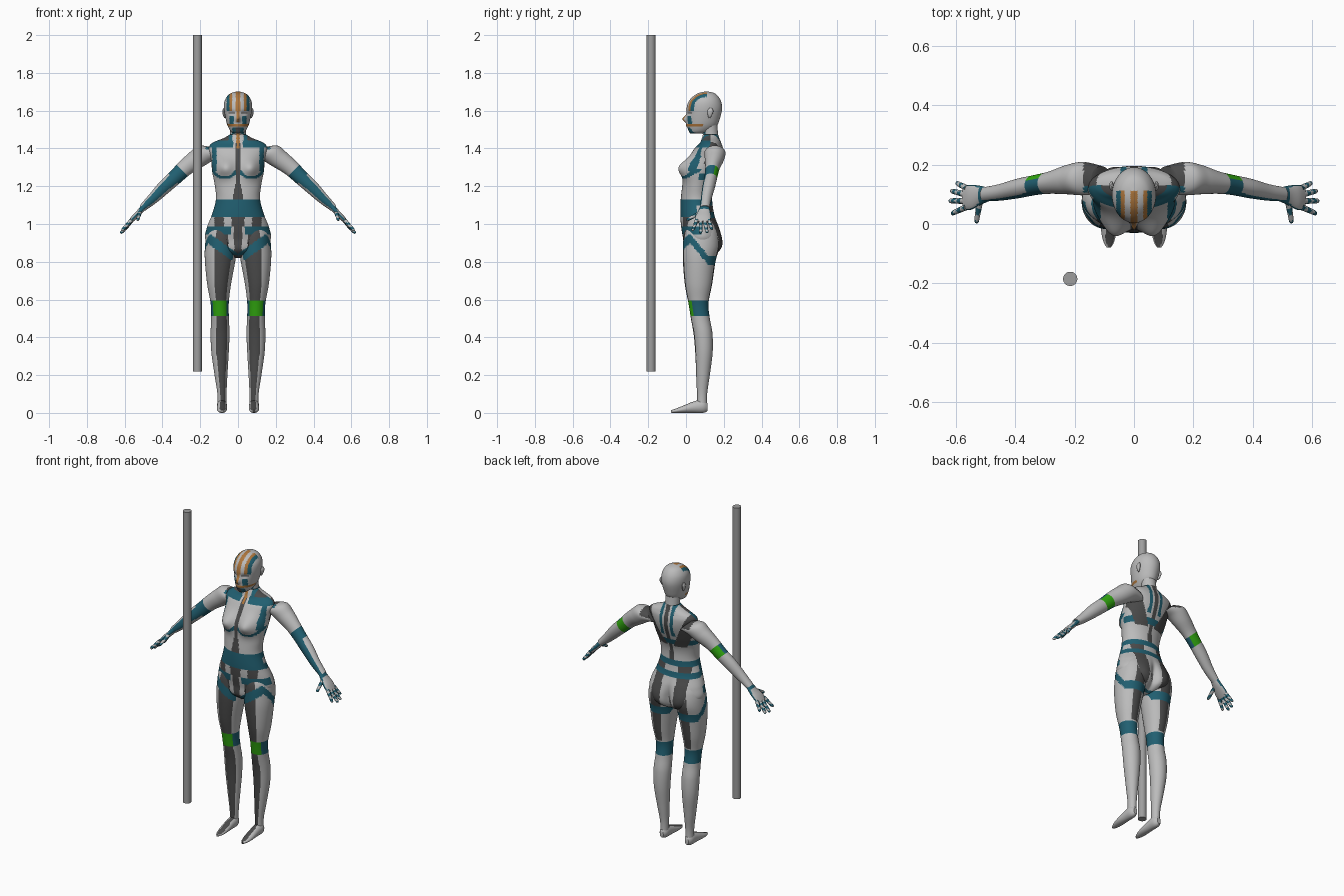
import bpy, bmesh, math
from mathutils import Vector

if "Cube" in bpy.data.objects:
    bpy.data.objects.remove(bpy.data.objects["Cube"])

COLORS = [("light_grey", (0.50, 0.50, 0.50)), ("dark_grey", (0.07, 0.07, 0.07)),
          ("teal", (0.015, 0.115, 0.165)), ("orange", (0.42, 0.18, 0.045)),
          ("green", (0.03, 0.38, 0.005)), ("pole_grey", (0.34, 0.34, 0.34))]
LIGHT, DARK, TEAL, ORANGE, GREEN, POLE = range(6)
MATS = []
for n, c in COLORS:
    m = bpy.data.materials.new(n)
    m.diffuse_color = (*c, 1)
    m.use_nodes = True
    m.node_tree.nodes["Principled BSDF"].inputs["Base Color"].default_value = m.diffuse_color
    MATS.append(m)


def spline(rows, steps):
    """Catmull-Rom through rows of numbers."""
    out = []
    for i in range(len(rows) - 1):
        p0, p1, p2 = rows[max(i - 1, 0)], rows[i], rows[i + 1]
        p3 = rows[min(i + 2, len(rows) - 1)]
        for k in range(steps):
            t = k / steps
            out.append([0.5 * (2 * b + (c - a) * t + (2 * a - 5 * b + 4 * c - d) * t * t
                               + (3 * b - a - 3 * c + d) * t ** 3)
                        for a, b, c, d in zip(p0, p1, p2, p3)])
    return out + [list(rows[-1])]


def loft(name, rows, u=(1, 0, 0), v=(0, 1, 0), sides=64, steps=10, paint=None, deform=None, s=1):
    """Elliptical rings (x, y, z, a, b) skinned together; s=-1 mirrors in x."""
    u, v = Vector(u).normalized(), Vector(v).normalized()
    bm = bmesh.new()
    rings = []
    for x, y, z, a, b in spline(rows, steps):
        ring = []
        for k in range(sides):
            w = 2 * math.pi * k / sides
            p = Vector((x, y, z)) + u * max(a, .002) * math.cos(w) + v * max(b, .002) * math.sin(w)
            if deform:
                p = deform(p)
            ring.append(bm.verts.new((p.x * s, p.y, p.z)))
        rings.append(ring)
    for r, q in zip(rings, rings[1:]):
        for k in range(sides):
            j = (k + 1) % sides
            bm.faces.new((r[k], r[j], q[j], q[k]))
    bm.faces.new(rings[0])
    bm.faces.new(rings[-1])
    bmesh.ops.recalc_face_normals(bm, faces=bm.faces[:])
    bm.normal_update()
    for f in bm.faces:
        f.smooth = True
        if paint:
            c, n = f.calc_center_median(), f.normal.copy()
            c.x *= s
            n.x *= s
            f.material_index = paint(c, n)
    me = bpy.data.meshes.new(name)
    bm.to_mesh(me)
    bm.free()
    for m in MATS:
        me.materials.append(m)
    me.set_sharp_from_angle(angle=math.radians(50))
    ob = bpy.data.objects.new(name, me)
    bpy.context.collection.objects.link(ob)
    return ob


def bump(p, x, z, sx, sz):
    return math.exp(-((abs(p.x) - x) / sx) ** 2 - ((p.z - z) / sz) ** 2)


# ---- colour rules ----
def hip_band(c):
    """Strap from the groin, over the hip, to under the buttock."""
    x = abs(c.x)
    if c.y < .02:
        return abs(c.z - (.835 + .7 * (x - .03))) < .03
    return abs(c.z - max(.805, .95 - 1.2 * c.y)) < .024


def paint_torso(c, n):
    x, z = abs(c.x), c.z
    if n.y < 0:
        if z > 1.40 and x < .009:
            return ORANGE
        if z > 1.44:
            return DARK if x > .05 else TEAL if x > .03 else LIGHT
        if z > 1.405 and x > .025:
            return TEAL
        if 1.13 < z and x < .012 + max(0, 1.22 - z) * .18:
            return DARK
        if 1.28 < z and abs(x - .125) < .012 and n.y < -.3:
            return TEAL
        if z < 1.29 and abs(math.hypot(x - .07, z - 1.315) - .07) < .008:
            return TEAL
        if 1.035 < z < 1.13:
            return TEAL
        if .985 < z <= 1.035:
            return LIGHT if .035 < x < .075 or x > .125 else DARK
        if .945 < z <= .985 and x > .035 or z < .945 and hip_band(c):
            return TEAL
        return DARK if z < .985 and (x < .02 or .05 < x < .11) else LIGHT
    if z > 1.22 and abs(x - (.045 + .5 * (z - 1.2))) < .036:
        return DARK
    if z > 1.29 and abs(x - .035) < .01:
        return TEAL
    if 1.235 < z < 1.265 or 1.095 < z < 1.13 or 1.03 < z < 1.06:
        return TEAL
    if z > 1.13 and x < .013:
        return DARK
    if z < .945 and hip_band(c):
        return TEAL
    return DARK if z < 1.1 and .045 < x < .11 else LIGHT


def paint_leg(c, n):
    if .51 < c.z < .592:
        return GREEN if n.y < 0 and abs(n.x) < .8 else TEAL
    if c.z > .74 and hip_band(c):
        return TEAL
    if n.y < 0:
        return DARK if -.75 < n.x < .42 else LIGHT
    return DARK if c.z > .6 and abs(n.x) < .42 else LIGHT


def paint_foot(c, n):
    return DARK if n.z > 0 and -.6 < n.x < .3 and c.y < .07 else LIGHT


def paint_arm(c, n):
    d = c.x - c.z
    if -.99 < d < -.90:
        return GREEN if n.y > .55 else TEAL
    if d >= -.90:
        return TEAL if n.y < -.78 else LIGHT
    if c.x < .17 and n.z > .2:
        return DARK if c.y > .13 else TEAL if c.z > 1.395 else LIGHT
    return LIGHT


def paint_palm(c, n):
    return TEAL if abs(n.y) > .6 or c.z > 1.08 else LIGHT


def paint_finger(c, n):
    return TEAL if int(c.z / .012) % 2 else LIGHT


def paint_head(c, n):
    x, y, z = abs(c.x), c.y, c.z
    if z > 1.6:
        if y > .112:
            return LIGHT
        return ORANGE if x < .012 or .031 < x < .045 else TEAL if .045 <= x < .06 else LIGHT
    if n.y > -.1 and y > .09:
        return LIGHT
    if 1.582 < z < 1.592 and .014 < x < .05:
        return DARK
    if 1.515 < z < 1.527 and y < .09 or z > 1.54 and x < .007:
        return ORANGE
    if 1.53 < z < 1.575 and .022 < x < .045:
        return TEAL
    if z < 1.51:
        return DARK if x < .012 else TEAL if x < .03 and y < .05 else LIGHT
    return LIGHT


def paint_neck(c, n):
    x = abs(c.x)
    if n.y < 0 and x < .009:
        return ORANGE
    if 1.455 < c.z < 1.475:
        return DARK
    return TEAL if n.y < 0 and .02 < x < .032 else LIGHT


# ---- shape bumps ----
def shape_torso(p):
    side = p.y - .08
    if side < 0:
        p.y -= .046 * bump(p, .07, 1.30, .05, .05)
    else:
        p.y += .022 * bump(p, .08, .89, .06, .07) - .025 * bump(p, 0, .88, .02, .08)
    return p


def shape_head(p):
    if p.y < .06:
        p.y += -.024 * bump(p, 0, 1.555, .011, .017) + .008 * bump(p, .032, 1.588, .018, .012)
        p.y -= .006 * bump(p, 0, 1.52, .02, .01)
    return p


# ---- body ----
torso = [(.82, .08, .03, .04), (.86, .082, .12, .09), (.92, .083, .172, .098), (.98, .075, .165, .1),
         (1.05, .06, .138, .09), (1.13, .055, .117, .083), (1.20, .06, .122, .08),
         (1.28, .08, .137, .09), (1.35, .105, .143, .088), (1.40, .12, .155, .075),
         (1.43, .13, .135, .056), (1.455, .13, .075, .046), (1.475, .13, .042, .04)]
loft("torso", [(0, y, z, a, b) for z, y, a, b in torso], sides=144, steps=12,
     paint=paint_torso, deform=shape_torso)
loft("neck", [(0, .13, 1.42, .05, .05), (0, .13, 1.47, .042, .041), (0, .12, 1.55, .043, .043)],
     paint=paint_neck)
head = [(1.478, .055, .02, .03), (1.49, .07, .038, .055), (1.52, .085, .055, .078),
        (1.56, .092, .066, .088), (1.61, .097, .074, .094), (1.65, .1, .071, .085),
        (1.68, .105, .054, .062), (1.695, .108, .032, .036), (1.702, .108, .003, .003)]
loft("head", [(0, y, z, a, b) for z, y, a, b in head], sides=112, steps=8,
     paint=paint_head, deform=shape_head)

# ---- paired limbs ----
leg = [(.02, .085, .085, .023, .026), (.10, .085, .085, .024, .027), (.20, .09, .09, .034, .036),
       (.32, .095, .095, .046, .046), (.42, .095, .09, .05, .05), (.50, .095, .076, .047, .05),
       (.58, .097, .066, .048, .053), (.68, .1, .066, .063, .072), (.80, .095, .07, .08, .086),
       (.88, .09, .08, .085, .096), (.95, .085, .08, .08, .09), (1.0, .08, .08, .06, .07)]
foot = [(.115, .03, .012, .02), (.09, .035, .026, .035), (.04, .03, .027, .03),
        (-.02, .018, .026, .018), (-.06, .01, .018, .01), (-.08, .008, .006, .007)]
arm = [(.11, .15, 1.375, .045, .045), (.17, .153, 1.375, .056, .056), (.22, .15, 1.342, .05, .052),
       (.28, .14, 1.297, .038, .044), (.33, .132, 1.25, .034, .04), (.39, .12, 1.195, .033, .037),
       (.45, .107, 1.135, .028, .029), (.505, .1, 1.085, .024, .02)]
palm = [(.49, .1, 1.1, .022, .017), (.52, .096, 1.065, .033, .015), (.55, .09, 1.035, .042, .014),
        (.572, .088, 1.01, .04, .01)]
fingers = {"index_finger": ((.565, .057, 1.02), (.615, .035, .965)),
           "middle_finger": ((.57, .078, 1.012), (.622, .078, .95)),
           "ring_finger": ((.57, .1, 1.012), (.617, .112, .953)),
           "little_finger": ((.562, .12, 1.02), (.598, .138, .97)),
           "thumb": ((.52, .075, 1.06), (.532, .003, 1.02))}
ear = [(.07, .124, 1.562, .003, .004), (.073, .126, 1.573, .006, .01),
       (.076, .129, 1.598, .007, .016), (.074, .13, 1.614, .003, .006)]
for s, side in ((1, "right"), (-1, "left")):
    loft(side + "_leg", [(x, y, z, a, b) for z, x, y, a, b in leg], sides=80, steps=12,
         paint=paint_leg, s=s)
    loft(side + "_foot", [(.085, y, z, a, b) for y, z, a, b in foot], v=(0, 0, 1),
         sides=32, steps=6, paint=paint_foot, s=s)
    loft(side + "_arm", arm, u=(0, 1, 0), v=(.7, 0, .7), paint=paint_arm, s=s)
    loft(side + "_palm", palm, u=(0, 1, 0), v=(.75, 0, .65), sides=32, steps=6, paint=paint_palm, s=s)
    for name, (p, q) in fingers.items():
        p, q = Vector(p), Vector(q)
        u = Vector((1, 0, 1)) if name == "thumb" else Vector((0, 1, 0))
        rows = [(*p.lerp(q, t), r, r) for t, r in ((0, .011), (.5, .0095), (.9, .008), (1, .003))]
        loft(side + "_" + name, rows, u=u, v=(q - p).cross(u), sides=14, steps=5,
             paint=paint_finger, s=s)
    loft(side + "_ear", ear, sides=20, steps=4, s=s)

# ---- pole ----
loft("pole", [(-.215, -.185, .22, .024, .024), (-.215, -.185, 2.0, .024, .024)],
     sides=32, steps=1, paint=lambda c, n: POLE)
